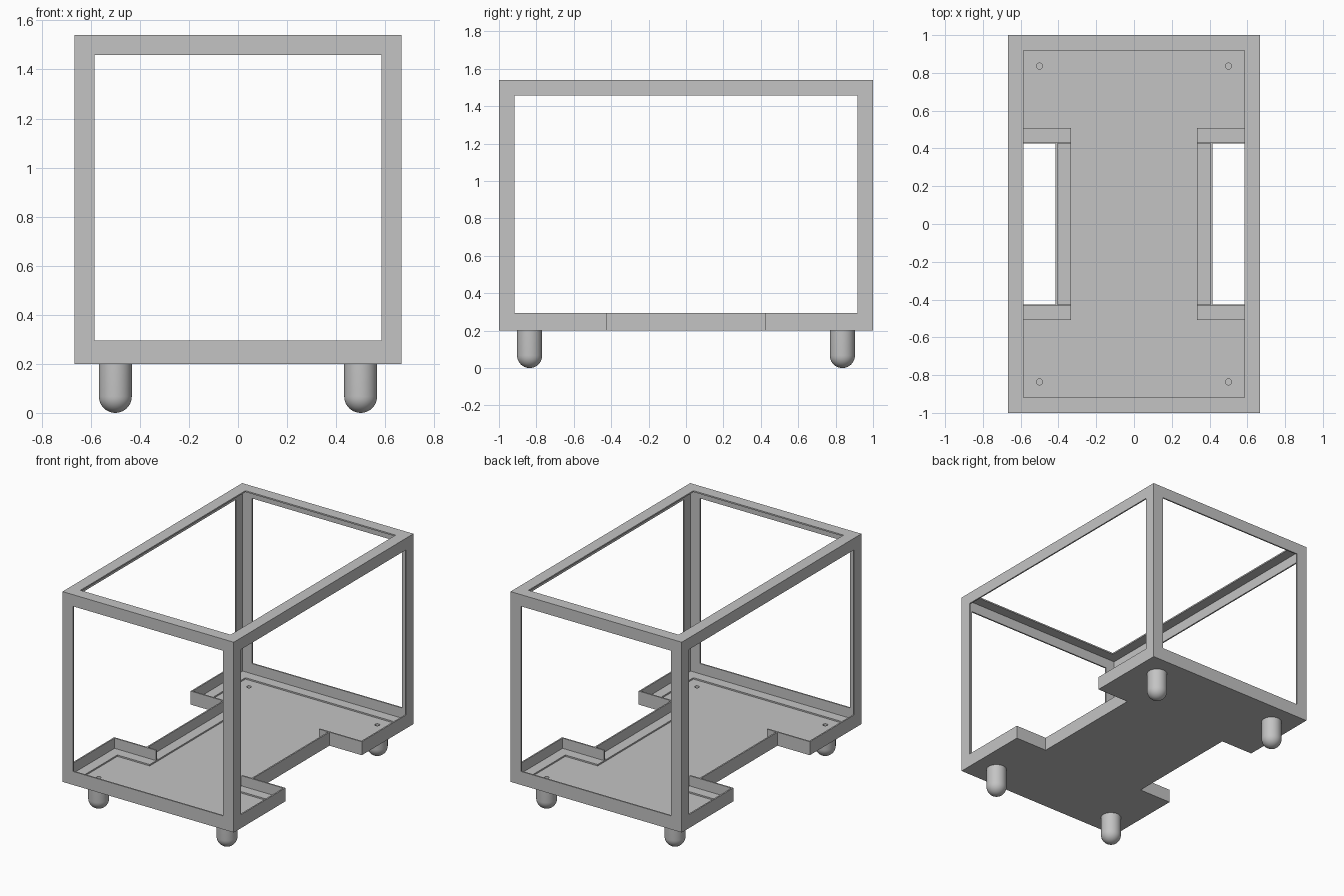
import bpy, bmesh, math
from mathutils import Vector

cube = bpy.data.objects.get("Cube")
if cube:
    bpy.data.objects.remove(cube, do_unlink=True)

W, D, TOP = 0.667, 1.0, 1.54        # half width, half depth, overall height
BASE, FLOOR = 0.2, 0.213            # underside and top of the floor plate
LEG, T = 0.082, 0.01                # angle-bar flange width and thickness
NX, NY = 0.415, 0.425               # notch edges in the floor
FX, FY, FR = 0.5, 0.836, 0.067      # foot position and radius

grey = bpy.data.materials.new("plain grey")
grey.use_nodes = True
grey.diffuse_color = (0.55, 0.55, 0.55, 1)
grey.node_tree.nodes["Principled BSDF"].inputs["Base Color"].default_value = (0.55, 0.55, 0.55, 1)


def finish(name, bm):
    bmesh.ops.recalc_face_normals(bm, faces=bm.faces)
    mesh = bpy.data.meshes.new(name)
    bm.to_mesh(mesh)
    bm.free()
    mesh.materials.append(grey)
    obj = bpy.data.objects.new(name, mesh)
    bpy.context.collection.objects.link(obj)
    return obj


def prism(name, points, sweep):
    """Extrude a closed outline along a vector."""
    bm = bmesh.new()
    face = bm.faces.new([bm.verts.new(p) for p in points])
    new = bmesh.ops.extrude_face_region(bm, geom=[face])["geom"]
    bmesh.ops.translate(bm, vec=sweep, verts=[v for v in new if isinstance(v, bmesh.types.BMVert)])
    # put back the start cap if the extrusion consumed it
    bmesh.ops.holes_fill(bm, edges=[e for e in bm.edges if e.is_boundary])
    return finish(name, bm)


def angle_bar(name, start, end, a, b):
    """L-section bar with its outer corner on start-end and flanges along a and b."""
    s, a, b = Vector(start), Vector(a), Vector(b)
    outline = [s, s + a * LEG, s + a * LEG + b * T, s + a * T + b * T,
               s + a * T + b * LEG, s + b * LEG]
    return prism(name, outline, Vector(end) - s)


def drill(obj, cutter):
    mod = obj.modifiers.new("screw_hole", "BOOLEAN")
    mod.operation = "DIFFERENCE"
    mod.solver = "EXACT"
    mod.object = cutter


# Floor plate with a notch in each side
right_side = [(W, -D), (W, -NY), (NX, -NY), (NX, NY), (W, NY), (W, D)]
outline = right_side + [(-x, -y) for x, y in right_side]
plate = prism("floor_plate", [(x, y, BASE) for x, y in outline], Vector((0, 0, FLOOR - BASE)))

# Front and back rails, top and bottom
for sy, end in ((-1, "front"), (1, "back")):
    for z, up, level in ((FLOOR, 1, "bottom"), (TOP, -1, "top")):
        angle_bar(f"{end}_{level}_rail", (-W, sy * D, z), (W, sy * D, z), (0, -sy, 0), (0, 0, up))

for sx, side in ((1, "left"), (-1, "right")):
    # Side top rail and the edging along the inside of the notch
    angle_bar(f"{side}_top_rail", (sx * W, -D, TOP), (sx * W, D, TOP), (-sx, 0, 0), (0, 0, -1))
    angle_bar(f"{side}_notch_edging", (sx * NX, -NY, FLOOR), (sx * NX, NY, FLOOR),
              (-sx, 0, 0), (0, 0, 1))
    for sy, end in ((-1, "front"), (1, "back")):
        tag = f"{end}_{side}"
        # Corner post
        angle_bar(f"{tag}_post", (sx * W, sy * D, BASE), (sx * W, sy * D, TOP),
                  (-sx, 0, 0), (0, -sy, 0))
        # Short bottom rail and the notch end that overlaps the floor
        angle_bar(f"{tag}_bottom_rail", (sx * W, sy * D, FLOOR), (sx * W, sy * NY, FLOOR),
                  (-sx, 0, 0), (0, 0, 1))
        angle_bar(f"{tag}_notch_end", (sx * W, sy * NY, FLOOR), (sx * (NX - LEG), sy * NY, FLOOR),
                  (0, sy, 0), (0, 0, 1))

        # Round-ended foot, spun from a half profile
        bm = bmesh.new()
        steps = 10
        profile = [(FR * math.sin(i / steps * math.pi / 2), FR - FR * math.cos(i / steps * math.pi / 2))
                   for i in range(steps + 1)] + [(FR, BASE), (0, BASE)]
        verts = [bm.verts.new((r, 0, z)) for r, z in profile]
        edges = [bm.edges.new(pair) for pair in zip(verts, verts[1:])]
        bmesh.ops.spin(bm, geom=verts + edges, cent=(0, 0, 0), axis=(0, 0, 1),
                       angle=2 * math.pi, steps=40, use_duplicate=False)
        bmesh.ops.remove_doubles(bm, verts=bm.verts, dist=0.0001)
        foot = finish(f"{tag}_foot", bm)
        foot.location = (sx * FX, sy * FY, 0)
        bpy.context.view_layer.objects.active = foot
        bpy.ops.object.select_all(action="DESELECT")
        foot.select_set(True)
        bpy.ops.object.shade_smooth_by_angle(angle=math.radians(35))

        # Screw hole through the plate into the foot
        bm = bmesh.new()
        bmesh.ops.create_cone(bm, cap_ends=True, segments=20, radius1=0.016, radius2=0.016, depth=0.12)
        cutter = finish(f"{tag}_hole_cutter", bm)
        cutter.location = (sx * FX, sy * FY, BASE)
        cutter.hide_render = True
        cutter.hide_set(True)
        drill(plate, cutter)
        drill(foot, cutter)
